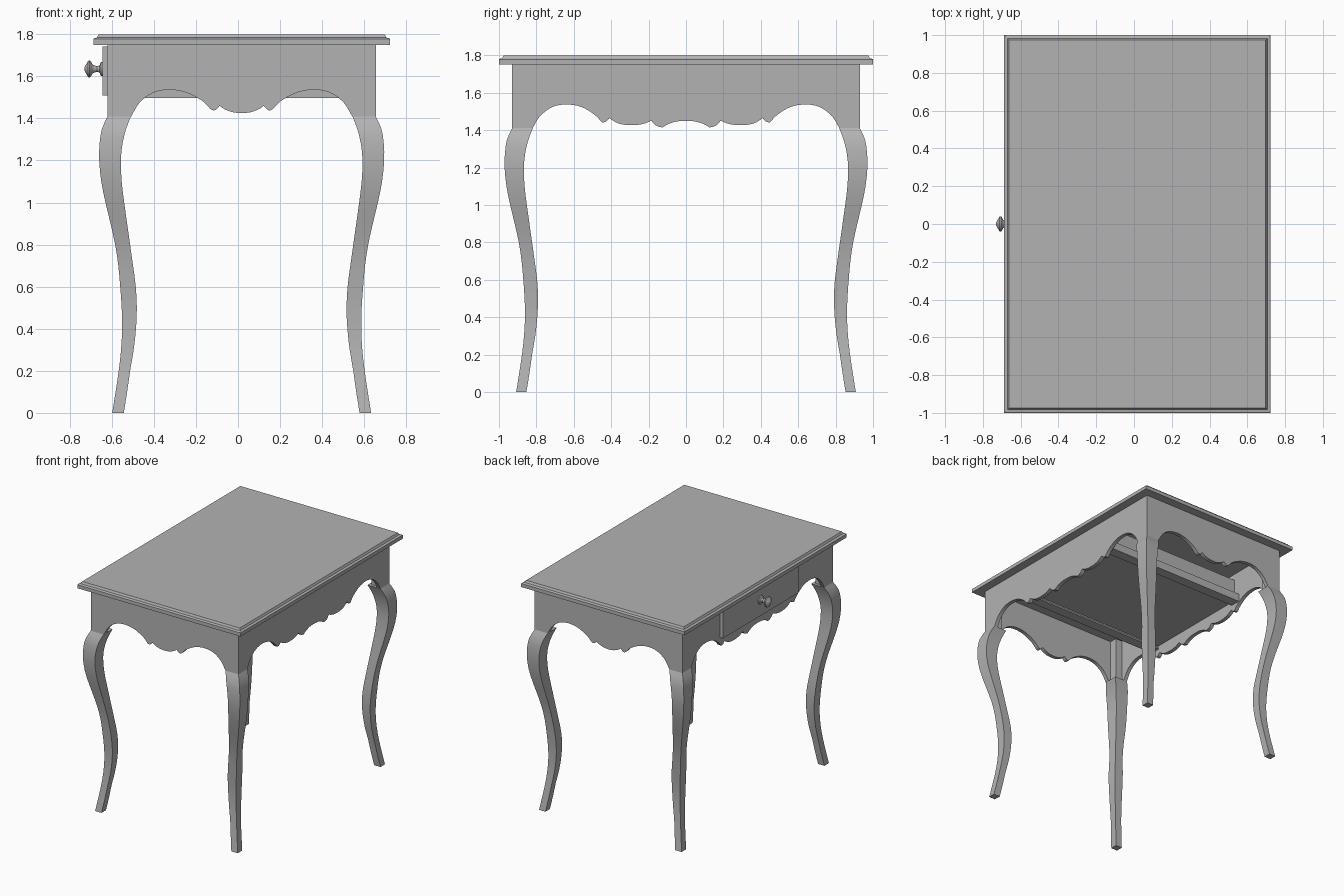
import bpy, bmesh, math
from mathutils import Matrix

if "Cube" in bpy.data.objects:
    bpy.data.objects.remove(bpy.data.objects["Cube"])

CX = 0.0175            # centre of the table body in x
HX, HY = 0.6375, 0.93  # half size of the apron frame
T = 0.03               # apron board thickness

grey = bpy.data.materials.new("painted grey")
grey.use_nodes = True
COL = (0.45, 0.45, 0.45, 1)
grey.diffuse_color = COL
grey.node_tree.nodes["Principled BSDF"].inputs["Base Color"].default_value = COL


def finish(name, bm, smooth=None):
    bmesh.ops.recalc_face_normals(bm, faces=bm.faces)
    me = bpy.data.meshes.new(name)
    bm.to_mesh(me)
    bm.free()
    me.materials.append(grey)
    ob = bpy.data.objects.new(name, me)
    bpy.context.collection.objects.link(ob)
    if smooth:
        bpy.ops.object.select_all(action='DESELECT')
        ob.select_set(True)
        bpy.context.view_layer.objects.active = ob
        bpy.ops.object.shade_smooth_by_angle(angle=math.radians(smooth))
    return ob


def box(name, x, y, z):
    bm = bmesh.new()
    bmesh.ops.create_cube(bm, size=1)
    for v in bm.verts:
        v.co = [(a[0] + a[1]) / 2 + c * (a[1] - a[0]) for a, c in zip((x, y, z), v.co)]
    return finish(name, bm)


def loft(name, rings, smooth=None):
    """Skin a list of equal length point rings and cap both ends."""
    bm = bmesh.new()
    vs = [[bm.verts.new(p) for p in r] for r in rings]
    n = len(vs[0])
    for a, b in zip(vs, vs[1:]):
        for i in range(n):
            j = (i + 1) % n
            bm.faces.new((a[i], a[j], b[j], b[i]))
    bm.faces.new(vs[0])
    bm.faces.new(vs[-1])
    return finish(name, bm, smooth)


def spline(pts, steps=4):
    """Catmull-Rom subdivision of a short point list."""
    out = []
    for i in range(len(pts) - 1):
        p = [pts[max(0, min(len(pts) - 1, i + k))] for k in (-1, 0, 1, 2)]
        for s in range(steps):
            t = s / steps
            out.append(tuple(0.5 * (2 * b + (c - a) * t + (2 * a - 5 * b + 4 * c - d) * t * t
                                    + (3 * b - a - 3 * c + d) * t ** 3)
                             for a, b, c, d in zip(*p)))
    return out + [tuple(pts[-1])]


# Table top: moulded slab
def rect(inset, z):
    x, y = 0.705 - inset, 1 - inset
    return [(CX - x, -y, z), (CX + x, -y, z), (CX + x, y, z), (CX - x, y, z)]


loft("table_top", [rect(0, 1.75), rect(0, 1.778), rect(0.006, 1.782),
                   rect(0.017, 1.784), rect(0.025, 1.80)])

# Scalloped lower edges, centre to corner; each sub-list is one smooth run
SHORT = [[(0, 1.425), (0.04, 1.429), (0.08, 1.443), (0.105, 1.46)],
         [(0.105, 1.46), (0.12, 1.443), (0.135, 1.438), (0.15, 1.446)],
         [(0.15, 1.446), (0.19, 1.485), (0.27, 1.525), (0.353, 1.536), (0.425, 1.52),
          (0.485, 1.475), (0.525, 1.41)]]
LONG = [[(0, 1.449), (0.05, 1.446), (0.1, 1.43), (0.125, 1.414)],
        [(0.125, 1.414), (0.16, 1.424), (0.185, 1.45)],
        [(0.185, 1.45), (0.23, 1.433), (0.29, 1.426), (0.36, 1.435), (0.41, 1.464)],
        [(0.41, 1.464), (0.43, 1.444), (0.45, 1.442)],
        [(0.45, 1.442), (0.49, 1.483), (0.56, 1.524), (0.64, 1.537), (0.715, 1.523),
         (0.78, 1.475), (0.82, 1.41)]]


def apron(name, runs, half, place):
    edge = []
    for r in runs:
        edge += spline(r)[1 if edge else 0:]
    edge.append((half, 1.41))
    full = [(-u, z) for u, z in reversed(edge[1:])] + edge
    bm = bmesh.new()
    # quad strips between the scalloped edge and the straight top
    rows = [[(bm.verts.new(place(u, d, z)), bm.verts.new(place(u, d, 1.75))) for u, z in full]
            for d in (0, T)]
    f, b = rows
    for i in range(len(full) - 1):
        for r in rows:
            bm.faces.new((r[i][0], r[i + 1][0], r[i + 1][1], r[i][1]))
        for k in (0, 1):
            bm.faces.new((f[i][k], f[i + 1][k], b[i + 1][k], b[i][k]))
    for i in (0, -1):
        bm.faces.new((f[i][0], f[i][1], b[i][1], b[i][0]))
    return finish(name, bm, 30)


for s, n in ((-1, "front"), (1, "back")):
    apron(n + "_apron", SHORT, HX, lambda u, d, z: (CX + u, s * (HY - d), z))
for s, n in ((-1, "right"), (1, "left")):
    apron(n + "_apron", LONG, HY, lambda u, d, z: (CX + s * (HX - d), u, z))

# Cabriole legs: (height, outer offset, inner offset) from the apron corner
LEG = [(0, -0.022, -0.077), (0.1, -0.038, -0.093), (0.2, -0.053, -0.107), (0.3, -0.064, -0.124),
       (0.4, -0.069, -0.135), (0.5, -0.067, -0.139), (0.6, -0.060, -0.134), (0.7, -0.051, -0.121),
       (0.8, -0.036, -0.107), (0.9, -0.014, -0.093), (1.0, 0.010, -0.079), (1.1, 0.030, -0.067),
       (1.2, 0.040, -0.063), (1.28, 0.038, -0.071), (1.35, 0.027, -0.088), (1.41, 0.0, -0.111)]
for sx, nx in ((-1, "right"), (1, "left")):
    for sy, ny in ((-1, "front"), (1, "back")):
        rings = [[(CX + sx * (HX + a), sy * (HY + b), z)
                  for a, b in ((o, o), (i, o), (i, i), (o, i))] for z, o, i in spline(LEG, 2)]
        loft(f"{ny}_{nx}_leg", rings, 40)
        # Corner post behind the aprons
        px = sorted((CX + sx * (HX - 0.09), CX + sx * (HX - 0.01)))
        py = sorted((sy * (HY - 0.09), sy * (HY - 0.01)))
        box(f"{ny}_{nx}_post", px, py, (1.40, 1.75))

# Drawer: front plate and open box between the aprons
XL, XR = CX - HX, CX + HX
box("drawer_front", (XL - 0.025, XL + 0.005), (-0.465, 0.465), (1.51, 1.742))
box("drawer_bottom", (XL + T, XR - 0.06), (-0.43, 0.43), (1.525, 1.537))
box("drawer_back", (XR - 0.075, XR - 0.055), (-0.45, 0.45), (1.51, 1.70))
for s, n in ((-1, "front"), (1, "back")):
    box(f"drawer_{n}_side", (XL + T, XR - 0.06), sorted((s * 0.43, s * 0.45)), (1.51, 1.70))
    # Runner carrying the drawer
    box(f"{n}_runner", (XL + T, XR - T), sorted((s * 0.42, s * 0.50)), (1.498, 1.51))
    box(f"{n}_runner_guide", (XL + T, XR - T), sorted((s * 0.46, s * 0.50)), (1.51, 1.56))

# Turned knob, spun around the x axis
KNOB = [(0.025, 0.034), (0.032, 0.032), (0.038, 0.018), (0.05, 0.013), (0.062, 0.017),
        (0.072, 0.022), (0.078, 0.034), (0.085, 0.041), (0.092, 0.039), (0.098, 0.028),
        (0.105, 0.018), (0.11, 0.006)]
rings = [[(XL - d, r * math.cos(a), 1.635 + r * math.sin(a))
          for a in (math.tau * k / 24 for k in range(24))] for d, r in KNOB]
loft("drawer_knob", rings, 40)
